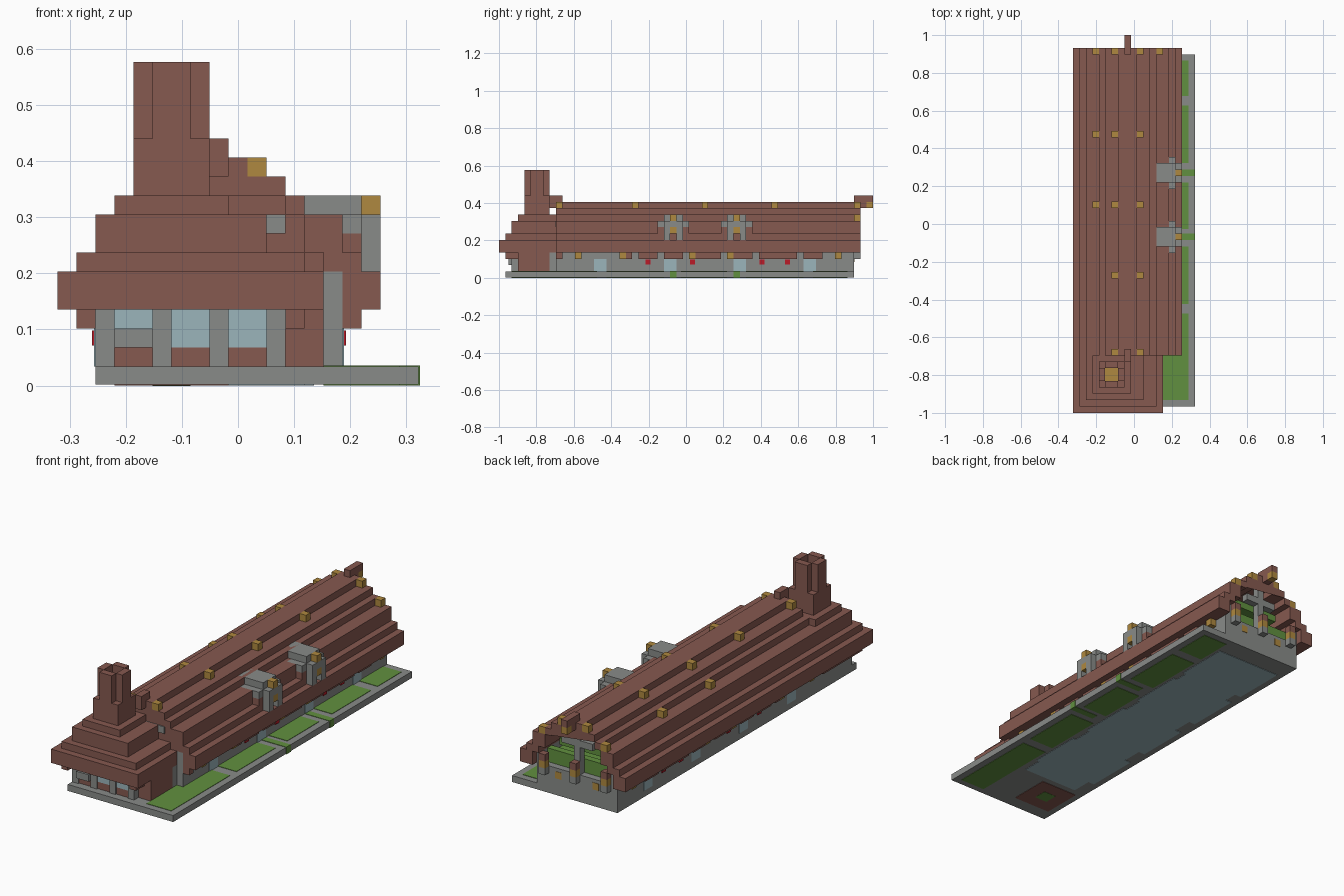
import bpy
import bmesh

cube = bpy.data.objects.get("Cube")
if cube:
    bpy.data.objects.remove(cube)

UNIT = 2 / 59                    # side of one building block
CENTRE_X, CENTRE_Y = 9.5, 29.5   # block coordinates of the middle


def material(name, red, green, blue):
    mat = bpy.data.materials.new(name)
    mat.use_nodes = True
    colour = (red, green, blue, 1)
    mat.diffuse_color = colour
    mat.node_tree.nodes["Principled BSDF"].inputs["Base Color"].default_value = colour
    return mat


BROWN = material("brown timber", .24, .10, .08)
GREY = material("grey stone", .25, .26, .25)
GREEN = material("grass green", .12, .28, .05)
GOLD = material("gold lantern", .43, .25, .05)
BLUE = material("pale blue glass", .33, .46, .50)
RED = material("red flower", .50, .01, .02)


def finish(name, mat, bm):
    bmesh.ops.recalc_face_normals(bm, faces=bm.faces)
    mesh = bpy.data.meshes.new(name)
    bm.to_mesh(mesh)
    bm.free()
    mesh.materials.append(mat)
    obj = bpy.data.objects.new(name, mesh)
    bpy.context.collection.objects.link(obj)
    return obj


def place(x, y, z):
    return ((x - CENTRE_X) * UNIT, (y - CENTRE_Y) * UNIT, z * UNIT)


def blocks(name, mat, boxes):
    """One object made of boxes, each (x0, x1, y0, y1, z0, z1) in blocks."""
    bm = bmesh.new()
    for x0, x1, y0, y1, z0, z1 in boxes:
        cube = bmesh.ops.create_cube(bm, size=1)
        for v in cube["verts"]:
            v.co = place(x1 if v.co.x > 0 else x0,
                         y1 if v.co.y > 0 else y0,
                         z1 if v.co.z > 0 else z0)
    return finish(name, mat, bm)


def cell(x, y, z):
    return (x, x + 1, y, y + 1, z, z + 1)


def both_sides(boxes):
    """Add the mirror images across the hall's ridge."""
    return boxes + [(17 - b[1], 17 - b[0], *b[2:]) for b in boxes]


SKIN = .06  # thickness of painted plates
FRONT, BACK = 9, 57

# Ground slab with grass beds and the inlaid floor underneath
blocks("ground_slab", GREY, [(2, 19, 1, 56, SKIN, 1)])
beds = [(2, 15.5), (17, 26), (28.7, 36), (39, 48), (49.5, 55)]
blocks("grass_beds", GREEN, [(14, 18, a, b, 0, 1 + SKIN) for a, b in beds])
blocks("grass_paths", GREEN,
       [(15, 19 + SKIN, y, y + 1, 0, 1 + SKIN) for y in (27, 37)])
blocks("floor_underside", BLUE, [(4, 13, 10, 53, 0, SKIN * 2)] +
       [(3, 13.5, y, y + 8, 0, SKIN * 2) for y in (13, 24, 35, 45)])
blocks("hearth_underside", BROWN, [(3, 9, 3, 9, 0, SKIN * 2)])
blocks("hearth_opening", GREEN, [(5, 7, 5, 7, -SKIN / 2, SKIN * 2)])

# Hall walls and windows
blocks("hall_side_walls", GREY, both_sides([(14, 15, FRONT, 56, 1, 6)]))
blocks("hall_back_wall", GREY, [(3, 14, 55, 56, 1, 4)])
blocks("hall_windows", BLUE, both_sides(
    [(14.9, 15 + SKIN, y, y + 2, 1, 3) for y in (15, 26, 37, 48)]))
blocks("wall_flowers", RED, both_sides(
    [(15, 15 + SKIN * 3, y + .1, y + .9, 2.1, 2.9) for y in (23, 30, 41, 45)]))
blocks("eave_lanterns", GOLD, both_sides(
    [cell(15, y, 3) for y in (12, 19, 30, 36, 53)]))
blocks("eave_brackets", BROWN, both_sides(
    [cell(15, y, 3) for y in range(FRONT, BACK, 11)] +
    [(15, 16, y, y + 3, 3, 4) for y in (22, 26, 32, 37, 41, 44, 48)]))

# Stepped hall roof: top and underside heights from ridge to eave
TOPS = [12, 12, 11, 11, 10, 9, 9, 7, 6]
UNDERSIDES = [11, 11, 10, 10, 9, 7, 6, 4, 4]


def steps(heights):
    right = []
    for d, z in enumerate(heights):
        start = 8.5 if d == 0 else 8 + d
        right += [(start, z), (9 + d, z)]
    left = [(17 - x, z) for x, z in reversed(right)]
    outline = left + right
    return [p for i, p in enumerate(outline) if i == 0 or p != outline[i - 1]]


bm = bmesh.new()
section = steps(TOPS) + steps(UNDERSIDES)[::-1]
gable = bm.faces.new([bm.verts.new(place(x, FRONT, z)) for x, z in section])
extruded = bmesh.ops.extrude_face_region(bm, geom=[gable], use_keep_orig=True)
moved = [g for g in extruded["geom"] if isinstance(g, bmesh.types.BMVert)]
bmesh.ops.translate(bm, verts=moved, vec=(0, (BACK - FRONT) * UNIT, 0))
finish("hall_roof", BROWN, bm)

# Front gable filled behind the porch roof
blocks("front_gable", BROWN,
       [(8 - d, 9 + d, FRONT + .1, FRONT + 1, z - 2, z)
        for d, z in enumerate(UNDERSIDES) if d < 7])
blocks("front_gable_beam", GREY, [(9, 12, FRONT - SKIN, FRONT + .5, 8, 9)])

# Open back gable: green lofts, stone cross and lantern posts
blocks("green_lofts", GREEN, [(3, 14, 10, 55, 4, 5), (3, 14, 54, 55, 5, 6),
                              (5, 12, 50, 55, 7, 8)])
blocks("back_cross", GREY, [(8, 9, 55, 56, 4, 11), (6, 11, 55, 56, 8, 9)])
post_columns = (3, 8, 13)
blocks("back_post_tops", BROWN, [cell(x, 56, 5) for x in post_columns])
blocks("back_post_lanterns", GOLD, [cell(x, 56, 4) for x in post_columns])
blocks("back_post_feet", GREY, [cell(x, 56, 3) for x in post_columns])
blocks("back_wall_lanterns", GOLD,
       [(x, x + 1, 56, 56 + SKIN, 2.5, 3.5) for x in (5, 11)])

# Ridge ends and roof lanterns
blocks("ridge_ends", BROWN, [(8, 9, 8, 10, 11, 13), (8, 9, 56, 58, 11, 13),
                             (8, 9, 58, 59, 12, 13)])
blocks("ridge_end_lantern", GOLD, [cell(8, 58, 11)])
blocks("roof_lanterns", GOLD,
       both_sides([cell(10, y, 11) for y in (9, 21, 32, 43, 56)]) +
       [cell(3, y, 9) for y in (32, 43, 56)] + [cell(13, 56, 9)])

# Dormers on the left slope
for label, y in (("front", 27), ("rear", 37)):
    blocks(label + "_dormer_roof", GREY,
           [(12, 16, y - 1, y + 2, 9, 10), (12, 16, y - 2, y + 3, 8, 9),
            (16, 17, y - 1, y + 2, 8, 9)])
    blocks(label + "_dormer_posts", GREY,
           [(15, 17, y + s, y + s + 1, 6, 8) for s in (-1, 1)])
    blocks(label + "_dormer_sides", BROWN,
           [(15, 16, y + s, y + s + 1, 6, 8) for s in (-2, 0, 2)])
    blocks(label + "_dormer_lanterns", GOLD, [cell(16, y, 9), cell(16, y, 7)])

# Porch walls with windows
blocks("porch_back_wall", GREY, [(2, 14, 8, 9, 1, 4)])
blocks("porch_pillars", GREY, [(x, x + 1, 2, 3, 1, 4) for x in (2, 5, 8, 11)])
blocks("porch_side_wall", GREY, [(2, 3, 3, 8, 1, 4)])
blocks("porch_sills", BROWN, [(x, x + 2, 2.2, 3, 1, 2) for x in (3, 6, 9)])
blocks("porch_windows", BLUE, [(x, x + 2, 2.2, 3, 2, 4) for x in (3, 6, 9)])
blocks("porch_front_ledge", GREY, [(3, 5, 1.5, 2.2, 2, 3)])
blocks("porch_brown_wall", BROWN, [(12, 14, 3, 8, 1, 4)])
blocks("porch_brackets", BROWN, [(1, 2, 1, 9, 3, 4), (12, 13, 1, 3, 3, 4)])

# Stepped porch roof, left open around the flue
roof_layers = [(0, 14, 0, 4, 6), (1, 13, 1, 6, 7), (2, 11, 2, 7, 9),
               (3, 9, 3, 9, 10)]
layers = []
for x0, x1, y0, z0, z1 in roof_layers:
    layers += [(x0, 5, y0, 9, z0, z1), (7, x1, y0, 9, z0, z1),
               (5, 7, y0, 5, z0, z1), (5, 7, 7, 9, z0, z1)]
blocks("porch_roof", BROWN, layers)

# Chimney: square base, then a notched flue
flue = []
for low, high, inset in ((10, 13, 0), (13, 17, 1)):
    flue += [(4 + inset, 8 - inset, y, y + 1, low, high) for y in (4, 7)]
    flue += [(x, x + 1, 5, 7, low, high) for x in (4, 7)]
blocks("chimney", BROWN, flue)
blocks("hearth_fire", GOLD, [(5, 7, 5, 7, 1, 3)])
